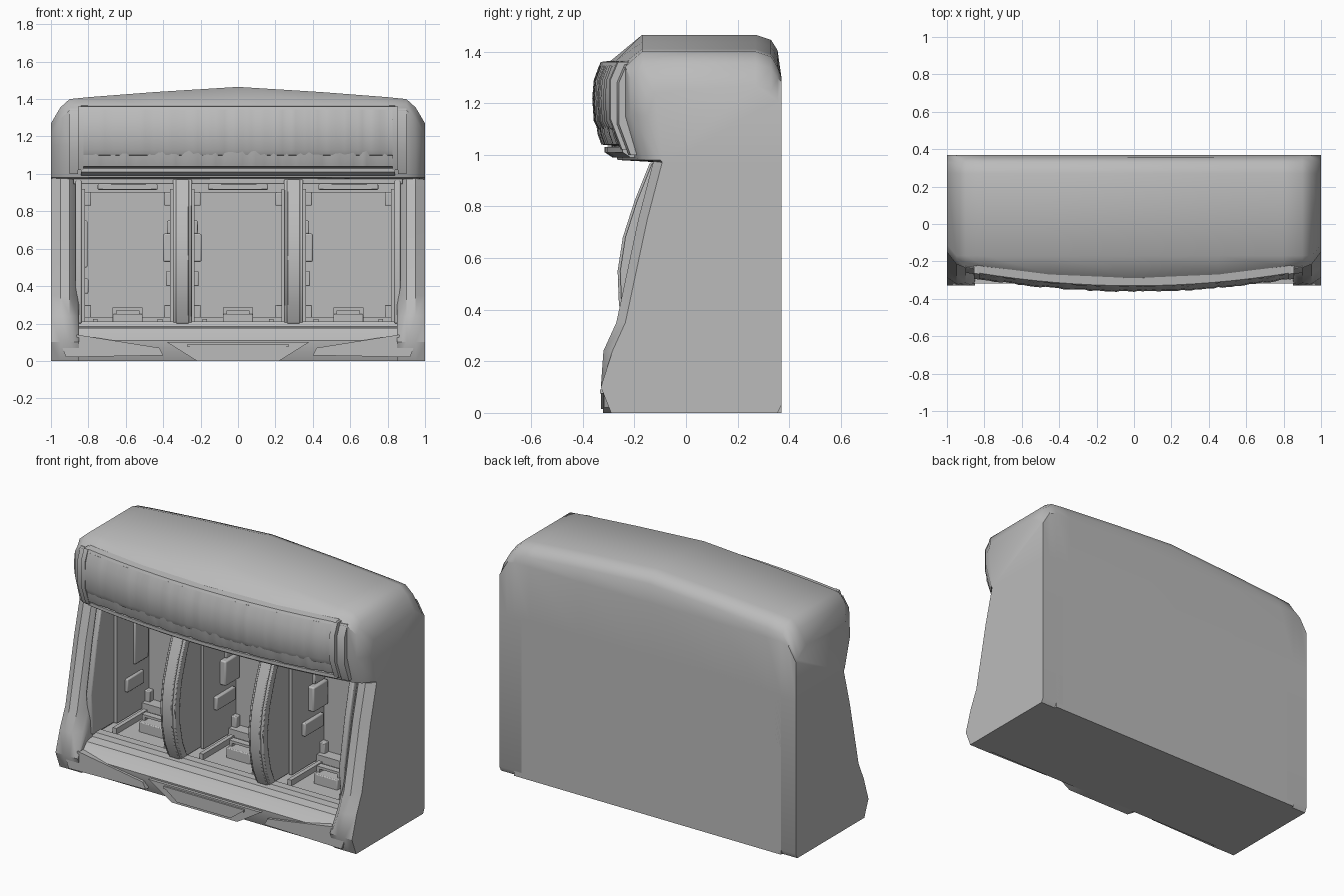
import bpy, bmesh, random
from mathutils import Vector

random.seed(4)
old = bpy.data.objects.get("Cube")
if old:
    bpy.data.objects.remove(old, do_unlink=True)

grey = bpy.data.materials.new("plain grey")
grey.use_nodes = True
grey.diffuse_color = (0.5, 0.5, 0.5, 1)
shader = next(n for n in grey.node_tree.nodes if n.type == "BSDF_PRINCIPLED")
shader.inputs["Base Color"].default_value = grey.diffuse_color


def finish(name, bm, angle=0.6, bevel=0):
    bmesh.ops.recalc_face_normals(bm, faces=bm.faces)
    mesh = bpy.data.meshes.new(name)
    bm.to_mesh(mesh)
    bm.free()
    mesh.materials.append(grey)
    ob = bpy.data.objects.new(name, mesh)
    bpy.context.collection.objects.link(ob)
    if bevel:
        mod = ob.modifiers.new("soft edge", "BEVEL")
        mod.width, mod.segments = bevel, 2
    bpy.ops.object.select_all(action="DESELECT")
    ob.select_set(True)
    bpy.context.view_layer.objects.active = ob
    bpy.ops.object.shade_smooth_by_angle(angle=angle)
    return ob


def loft(name, sections, angle=0.6, bevel=0):
    """Skin a row of (x, [(y, z), ...]) cross-sections and cap the ends."""
    bm = bmesh.new()
    rings = [[bm.verts.new((x, y, z)) for y, z in pts] for x, pts in sections]
    n = len(rings[0])
    for a, b in zip(rings, rings[1:]):
        for i in range(n):
            j = (i + 1) % n
            bm.faces.new((a[i], a[j], b[j], b[i]))
    bm.faces.new(rings[0])
    bm.faces.new(rings[-1])
    return finish(name, bm, angle, bevel)


def extrude_x(name, x0, x1, pts, bevel=0):
    return loft(name, [(x0, pts), (x1, pts)], 0.6, bevel)


def plate(name, pts, y0, y1):
    """Prism with an outline in the front plane."""
    bm = bmesh.new()
    face = bm.faces.new([bm.verts.new((x, y0, z)) for x, z in pts])
    new = bmesh.ops.extrude_face_region(bm, geom=[face])["geom"]
    verts = [v for v in new if isinstance(v, bmesh.types.BMVert)]
    bmesh.ops.translate(bm, verts=verts, vec=Vector((0, y1 - y0, 0)))
    return finish(name, bm)


def box(name, x, y, z, bevel=0):
    return extrude_x(name, x[0], x[1],
                     [(y[0], z[0]), (y[1], z[0]), (y[1], z[1]), (y[0], z[1])], bevel)


# Bowed head that overhangs the bays
TOPS = [(0, 1.465), (0.45, 1.437), (0.8, 1.41), (0.9, 1.40), (0.95, 1.355), (1, 1.27)]
FRONTS = {0.95: -0.215, 1: -0.15}


def front(x):
    return FRONTS.get(abs(x), -0.315 + 0.08 * (x / 0.9) ** 2)


def head_section(x, top):
    f = front(x)
    high = min(1.34, top - 0.06)
    crease = max(-0.17, f + 0.04)
    return [(0.37, 0.97), (0.37, min(1.3, top - 0.07)), (0.355, top - 0.06),
            (0.33, top - 0.02), (0.27, top), (crease, top), (f + 0.03, high + 0.03),
            (f, high), (f, 1.15), (f + 0.05, 0.98), (-0.09, 0.97)]


half = [(x, head_section(x, t)) for x, t in TOPS]
loft("head_shell", [(-x, p) for x, p in half[:0:-1]] + half, 0.7)


def bow(name, x0, x1, steps, profile, ripple=0):
    """Strip that follows the bowed front; the profile is (offset, z)."""
    sections = []
    for i in range(steps + 1):
        x = x0 + (x1 - x0) * i / steps
        r = random.uniform(-ripple, ripple)
        sections.append((x, [(front(x) + d + (r if d < 0 else 0), z) for d, z in profile]))
    return loft(name, sections, 0.8)


# Rippled awning, its lower valance and the rails that hold it
bow("awning", -0.83, 0.83, 70,
    [(0.06, 1.35), (-0.02, 1.345), (-0.04, 1.29), (-0.046, 1.22),
     (-0.04, 1.13), (-0.025, 1.1), (0.06, 1.08)], 0.004)
bow("awning_valance", -0.83, 0.83, 70,
    [(0.06, 1.14), (-0.03, 1.135), (-0.022, 1.08), (-0.008, 1.04), (0.07, 1.03)], 0.006)
bow("awning_top_rail", -0.84, 0.84, 16,
    [(0.06, 1.345), (-0.022, 1.345), (-0.015, 1.36), (0.05, 1.368)])
bow("awning_bottom_rail", -0.84, 0.84, 16,
    [(0.08, 0.99), (0.03, 0.99), (0.0, 1.01), (0.0, 1.03), (0.08, 1.04)])

# Raised end frames beside the awning
for s, side in ((1, "left"), (-1, "right")):
    for label, a, b, d, lo, hi in (("inner", 0.825, 0.855, -0.05, 1.02, 1.36),
                                   ("outer", 0.855, 0.9, -0.025, 1.0, 1.35)):
        bow(f"{side}_{label}_awning_end", s * a, s * b, 2,
            [(0.08, hi), (d + 0.03, hi), (d, hi - 0.07), (d, lo + 0.12),
             (d + 0.045, lo), (0.08, lo)])

# Side walls with flared front pillars
EDGE = [(-0.09, 0.98), (-0.15, 0.75), (-0.235, 0.35), (-0.285, 0.24),
        (-0.33, 0.1), (-0.29, 0)]


def wall_section(shift):
    pts = [(0.355, 0), (0.37, 0.03), (0.37, 0.98)]
    return pts + [(y - (shift if z > 0.2 else 0), z) for y, z in EDGE]


for s, side in ((1, "left"), (-1, "right")):
    loft(f"{side}_wall", [(s * x, wall_section(d)) for x, d in
                          ((1, 0), (0.95, 0.035), (0.9, 0.03), (0.86, -0.02), (0.85, -0.05))])
    # Slim frame on the inner edge of the pillar
    extrude_x(f"{side}_pillar_frame", s * 0.835, s * 0.87,
              [(0.3, 0.97), (-0.12, 0.97), (-0.17, 0.75), (-0.225, 0.45),
               (-0.2, 0.2), (0.3, 0.2)], 0.008)
    # Angled facet at the foot of the pillar
    plate(f"{side}_foot_facet", [(s * 0.4, 0.03), (s * 0.92, 0.02), (s * 0.95, 0.1),
                                 (s * 0.86, 0.14), (s * 0.42, 0.07)], -0.318, -0.28)

# Back panel, base and front sill
box("back_panel", (-0.9, 0.9), (0.31, 0.37), (0, 1.0))
extrude_x("base", -0.87, 0.87,
          [(0.35, 0), (0.35, 0.19), (-0.12, 0.19), (-0.13, 0.21), (-0.18, 0.21),
           (-0.19, 0.185), (-0.245, 0.175), (-0.255, 0.16), (-0.305, 0.11), (-0.3, 0.06),
           (-0.275, 0)])
box("header_lip", (-0.88, 0.88), (-0.12, -0.07), (0.945, 0.98), 0.006)

# Trapezoid lip in the middle of the base
plate("front_lip", [(-0.38, 0.1), (-0.22, 0), (0.22, 0), (0.38, 0.1)], -0.322, -0.27)
plate("front_lip_panel", [(-0.26, 0.075), (-0.18, 0.015), (0.18, 0.015), (0.26, 0.075)],
      -0.33, -0.3)
box("front_lip_ledge", (-0.27, 0.27), (-0.333, -0.3), (0.075, 0.09))

# Two arched dividers with a broader rim
ARC = [(-0.13, 0.97), (-0.19, 0.82), (-0.235, 0.68), (-0.255, 0.55),
       (-0.25, 0.42), (-0.225, 0.3), (-0.18, 0.2)]
for s, side in ((1, "left"), (-1, "right")):
    x = s * 0.297
    for label, w, grow, depth in (("core", 0.04, 0, 0.5), ("rim", 0.05, 0.0, 0.05),
                                  ("rim_crown", 0.034, 0.01, 0.03)):
        outer = [(y - grow, z) for y, z in ARC]
        inner = [(min(y + depth, 0.32), z) for y, z in reversed(ARC)]
        extrude_x(f"{side}_divider_{label}", x - w, x + w, outer + inner, 0.005)

# Fittings repeated in each of the three bays
for name, x0, x1 in (("right", -0.835, -0.345), ("middle", -0.25, 0.25),
                     ("left", 0.345, 0.835)):
    mid = (x0 + x1) / 2
    box(f"{name}_bay_light", (mid - 0.16, mid + 0.16), (-0.03, 0.04), (0.915, 0.945), 0.005)
    box(f"{name}_bay_top_bar", (x0, x1), (0.2, 0.31), (0.9, 0.97))
    box(f"{name}_bay_bottom_bar", (x0, x1), (0.24, 0.31), (0.18, 0.235))
    for e, d in ((x0, 1), (x1, -1)):
        box(f"{name}_bay_upright", (e, e + d * 0.018), (0.0, 0.31), (0.2, 0.92))
        for z0, z1 in ((0.83, 0.9), (0.23, 0.3)):
            box(f"{name}_bay_bracket", (e, e + d * 0.05), (0.27, 0.31), (z0, z1), 0.005)
        box(f"{name}_floor_rail", (e + d * 0.06, e + d * 0.085), (-0.1, 0.2), (0.18, 0.225))
    # Floor slot: a raised block with a hollow frame on its sloping front
    box(f"{name}_slot_block", (mid - 0.08, mid + 0.08), (0.0, 0.12), (0.18, 0.25), 0.005)
    for a, b, lo, hi in ((-0.08, -0.06, 0.235, 0.28), (0.06, 0.08, 0.235, 0.28),
                         (-0.08, 0.08, 0.27, 0.285)):
        box(f"{name}_slot_frame", (mid + a, mid + b), (0.03, 0.07), (lo, hi))
    # Mechanism boxes on the side of the bay
    e, d = (x1, -1) if name == "right" else (x0, 1)
    box(f"{name}_mechanism", (e, e + d * 0.055), (0.16, 0.3), (0.53, 0.68), 0.008)
    box(f"{name}_mechanism_foot", (e, e + d * 0.04), (0.1, 0.28), (0.4, 0.48), 0.006)
    box(f"{name}_mechanism_cap", (e, e + d * 0.035), (0.2, 0.3), (0.68, 0.75), 0.006)

# Matching fitting on the outer wall of the right bay
box("right_wall_fitting", (-0.835, -0.805), (0.16, 0.29), (0.5, 0.75), 0.006)
box("right_wall_block", (-0.835, -0.8), (0.08, 0.24), (0.36, 0.44), 0.006)
